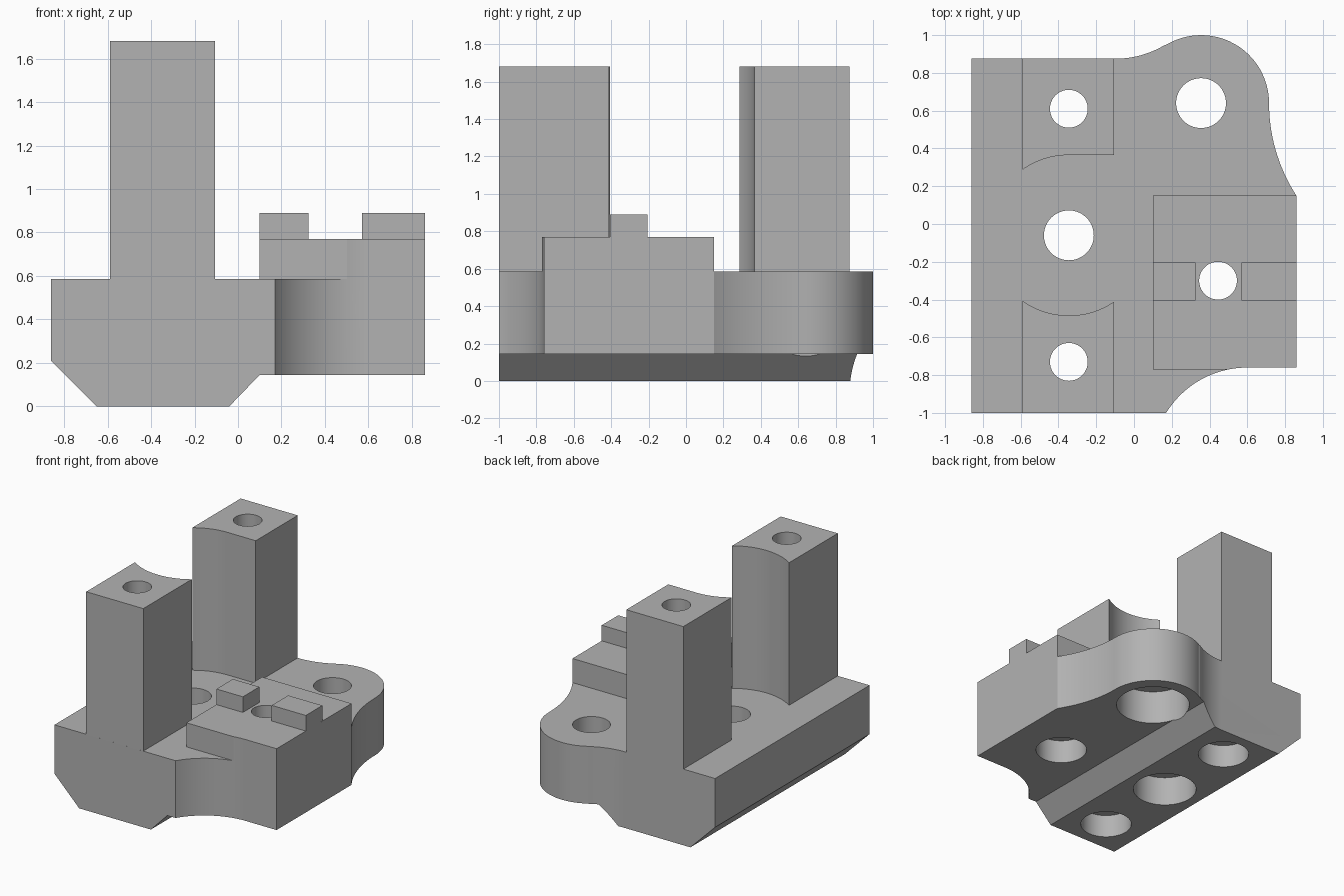
import bpy, bmesh, math
from mathutils import Vector

if "Cube" in bpy.data.objects:
    bpy.data.objects.remove(bpy.data.objects["Cube"], do_unlink=True)

grey = bpy.data.materials.new("plain grey")
grey.use_nodes = True
COLOUR = (0.45, 0.45, 0.45, 1)
grey.diffuse_color = COLOUR
grey.node_tree.nodes["Principled BSDF"].inputs["Base Color"].default_value = COLOUR


def prism(name, points, start, depth):
    """Polygon of 3D points swept from an offset along a vector."""
    bm = bmesh.new()
    start, depth = Vector(start), Vector(depth)
    face = bm.faces.new([bm.verts.new(Vector(p) + start) for p in points])
    moved = bmesh.ops.extrude_face_region(bm, geom=[face])["geom"]
    bmesh.ops.translate(bm, vec=depth, verts=[v for v in moved if isinstance(v, bmesh.types.BMVert)])
    bmesh.ops.recalc_face_normals(bm, faces=bm.faces)
    mesh = bpy.data.meshes.new(name)
    bm.to_mesh(mesh)
    bm.free()
    mesh.materials.append(grey)
    ob = bpy.data.objects.new(name, mesh)
    bpy.context.collection.objects.link(ob)
    return ob


def upright(name, points, z0, z1):
    return prism(name, [(x, y, 0) for x, y in points], (0, 0, z0), (0, 0, z1 - z0))


def box(name, x0, x1, y0, y1, z0, z1):
    return upright(name, [(x0, y0), (x1, y0), (x1, y1), (x0, y1)], z0, z1)


def arc(cx, cy, r, a0, a1, n=24):
    angles = [math.radians(a0 + (a1 - a0) * i / n) for i in range(n + 1)]
    return [(cx + r * math.cos(a), cy + r * math.sin(a)) for a in angles]


def rod(name, x, y, r, z0, z1):
    return upright(name, arc(x, y, r, 0, 360, 64)[:-1], z0, z1)


def combine(target, other, operation):
    mod = target.modifiers.new(operation, 'BOOLEAN')
    mod.operation, mod.solver, mod.object = operation, 'EXACT', other
    bpy.context.view_layer.objects.active = target
    bpy.ops.object.modifier_apply(modifier=mod.name)
    bpy.data.objects.remove(other, do_unlink=True)


# Plan outline with a rounded ear at the back and a scooped front corner
BACK, DECK, STEP = 0.875, 0.585, 0.77
outline = [(-0.86, BACK), (-0.86, -1)]
outline += arc(0.6, -1.265, 0.505, 148.4, 90)
outline += [(0.86, -0.76)]
outline += arc(1.615, 0.64, 0.9, 213, 180)
outline += arc(0.355, 0.64, 0.36, 0, 121)[1:]
outline += arc(-0.1, 1.387, 0.512, -59, -90)

# Base plate with a bevelled keel underneath
body = upright("bracket_body", outline, 0, DECK)
keel = [(-0.86, 0.21), (-0.65, 0), (-0.04, 0), (0.1, 0.145), (1, 0.145), (1, 1), (-0.86, 1)]
combine(body, prism("keel_profile", [(x, 0, z) for x, z in keel], (0, -1.2, 0), (0, 2.4, 0)),
        'INTERSECT')

# Raised block following the outline
block = upright("raised_block", outline, 0.3, STEP)
combine(block, box("block_limits", 0.1, 1, -0.77, 0.15, 0.2, 1), 'INTERSECT')
combine(body, block, 'UNION')

# Two locating tabs on the block
for x0, x1 in ((0.1, 0.325), (0.57, 0.86)):
    combine(body, box("tab", x0, x1, -0.405, -0.205, 0.7, 0.89), 'UNION')

# Tall posts, hollowed around the middle bore
HX, HY = -0.345, -0.06
front_post = box("front_post", -0.59, -0.105, -1, -0.38, 0.4, 1.68)
combine(front_post, rod("front_relief", HX, HY, 0.425, DECK, 2), 'DIFFERENCE')
combine(front_post, box("front_trim", -1, 1, -0.407, 0, 0.3, DECK), 'DIFFERENCE')
combine(body, front_post, 'UNION')
back_profile = [(-0.105, 0.365)] + arc(HX, HY, 0.425, 90, 125.2) + [(-0.59, BACK), (-0.105, BACK)]
combine(body, upright("back_post", back_profile, 0.4, 1.68), 'UNION')

# Through bores with wider counterbores from below: x, y, radius, wide radius, shoulder height
for x, y, r, wide, shoulder in ((HX, 0.61, 0.1, 0.185, 0.18), (HX, -0.73, 0.1, 0.185, 0.18),
                                (HX, HY, 0.132, 0.23, 0.23), (0.355, 0.64, 0.132, 0.267, 0.41),
                                (0.445, -0.3, 0.1, 0.185, 0.33)):
    combine(body, rod("bore", x, y, r, -0.2, 2), 'DIFFERENCE')
    combine(body, rod("counterbore", x, y, wide, -0.2, shoulder), 'DIFFERENCE')

# Smooth the curved walls, keep the edges crisp
bpy.ops.object.select_all(action='DESELECT')
body.select_set(True)
bpy.context.view_layer.objects.active = body
bpy.ops.object.shade_smooth_by_angle(angle=math.radians(25))
